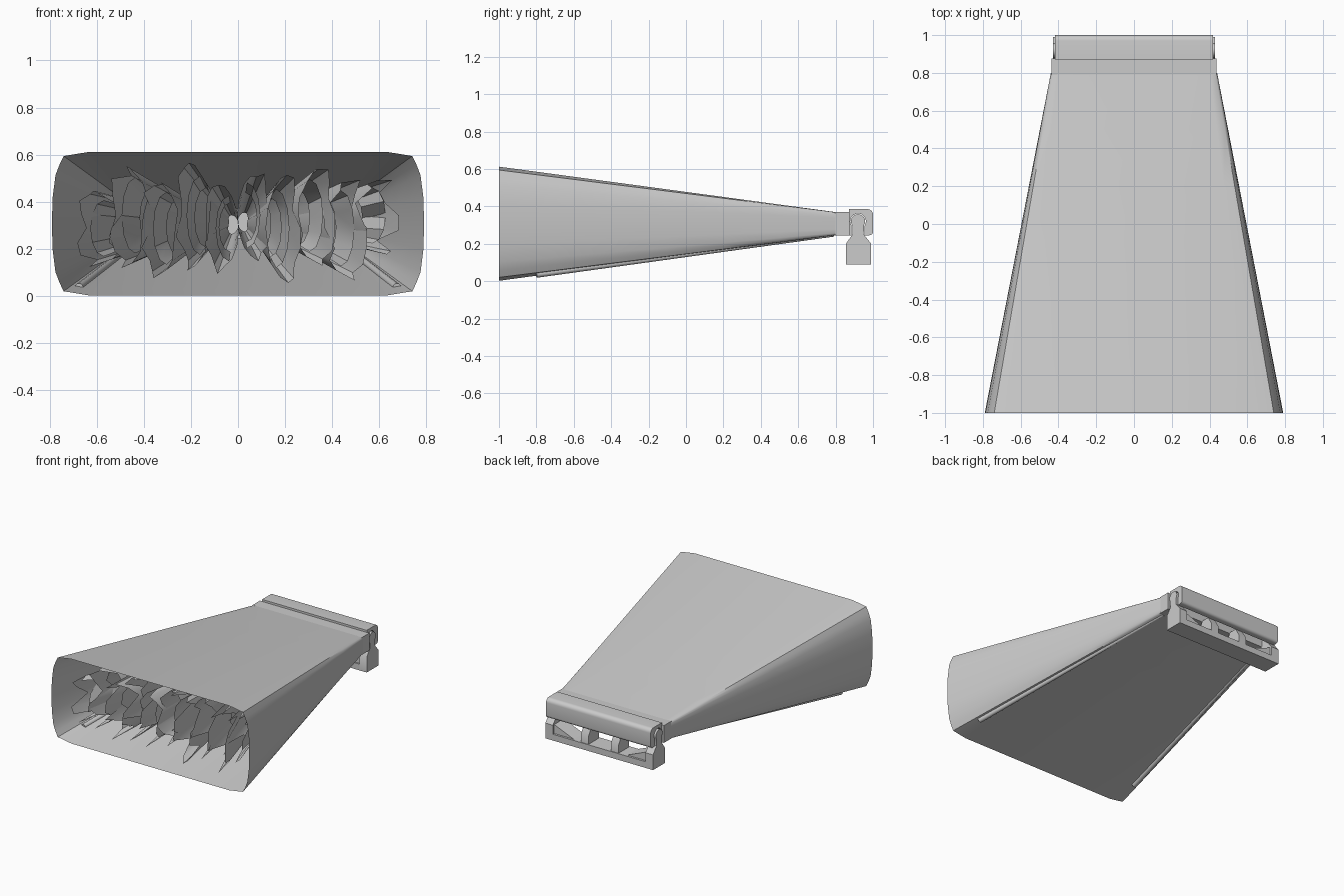
import bpy, bmesh, math, random
from mathutils import Vector

cube = bpy.data.objects.get("Cube")
if cube:
    bpy.data.objects.remove(cube, do_unlink=True)
random.seed(4)

grey = bpy.data.materials.new("light grey")
grey.use_nodes = True
grey.diffuse_color = (0.6, 0.6, 0.6, 1)
grey.node_tree.nodes["Principled BSDF"].inputs["Base Color"].default_value = (0.6, 0.6, 0.6, 1)


def finish(name, bm, angle=35, fix=True):
    if fix:
        bmesh.ops.recalc_face_normals(bm, faces=bm.faces)
    mesh = bpy.data.meshes.new(name)
    bm.to_mesh(mesh)
    bm.free()
    mesh.materials.append(grey)
    ob = bpy.data.objects.new(name, mesh)
    bpy.context.collection.objects.link(ob)
    bpy.ops.object.select_all(action='DESELECT')
    ob.select_set(True)
    bpy.context.view_layer.objects.active = ob
    bpy.ops.object.shade_smooth_by_angle(angle=math.radians(angle))
    return ob


def loft(name, rings, angle=35):
    """Open skin through closed rings of points."""
    bm = bmesh.new()
    rows = [[bm.verts.new(p) for p in ring] for ring in rings]
    n = len(rings[0])
    for a, b in zip(rows, rows[1:]):
        for i in range(n):
            j = (i + 1) % n
            bm.faces.new((a[i], a[j], b[j], b[i]))
    return finish(name, bm, angle)


def extrude_x(name, profile, x0, x1):
    """Solid with a (y, z) profile run along x."""
    bm = bmesh.new()
    face = bm.faces.new([bm.verts.new((x0, y, z)) for y, z in profile])
    ext = bmesh.ops.extrude_face_region(bm, geom=[face])
    moved = [v for v in ext["geom"] if isinstance(v, bmesh.types.BMVert)]
    bmesh.ops.translate(bm, verts=moved, vec=(x1 - x0, 0, 0))
    return finish(name, bm)


def box_profile(y0, y1, z0, z1):
    return [(y0, z0), (y1, z0), (y1, z1), (y0, z1)]


def arc(cy, cz, r, a0, a1, n):
    return [(cy + r * math.cos(math.radians(a0 + (a1 - a0) * i / n)),
             cz + r * math.sin(math.radians(a0 + (a1 - a0) * i / n))) for i in range(n + 1)]


# Tapered duct: wide rounded mouth narrowing to a flat slot
CZ = 0.307
mouth_q = [(0.79, 0), (0.787, 0.11), (0.775, 0.205), (0.758, 0.25), (0.74, 0.287), (0.63, 0.305)]
slot_q = [(0.44, 0), (0.44, 0.03), (0.44, 0.05), (0.437, 0.056), (0.43, 0.061), (0.4, 0.062)]


def full_ring(q, y):
    right = [(x, z) for x, z in reversed(q[1:])] + [(x, -z) for x, z in q]
    left = [(-x, z) for x, z in reversed(right)]
    return [Vector((x, y, CZ + z)) for x, z in right + left]


front, back = full_ring(mouth_q, -1), full_ring(slot_q, 0.8)
loft("duct_shell", [[a.lerp(b, k / 6) for a, b in zip(front, back)] for k in range(7)], 40)

# Ragged leaf-shaped tubes inside, drawn together toward the slot
centres = [0.07, 0.2, 0.35, 0.49, 0.63]
heights = [0.2, 0.24, 0.22, 0.23, 0.17]
for side in (-1, 1):
    for i, (cx, h) in enumerate(zip(centres, heights)):
        n = 16
        cz = CZ + (0.035 if (i + (side > 0)) % 2 else -0.02)
        jag = [random.uniform(0, 0.3) if k % 3 else 0 for k in range(n)]
        rings = []
        for t in (0, 0.3, 0.6, 0.97):
            ring = []
            for k in range(n):
                a = 2 * math.pi * k / n
                y = -0.93 + jag[k] * (1 - t) + 1.65 * t
                f = (y + 1) / 1.8
                sx, sz = 1 - 0.75 * f, 1 - 0.86 * f
                wide = 0.075 * math.cos(a) + 0.02 * side * math.sin(a) ** 2
                ring.append((side * cx * sx + wide * sx, y,
                             CZ + (cz - CZ + h * math.sin(a)) * sz))
            rings.append(ring)
        loft(f"inner_blade_{'left' if side > 0 else 'right'}_{i + 1}", rings, 30)
        # curled inner strip, bent into a crescent
        bm = bmesh.new()
        rows = []
        for k in range(7):
            a = math.pi * (k / 6 - 0.5)
            x = side * (cx - 0.03 + 0.06 * math.cos(a))
            z = cz + h * 0.7 * math.sin(a)
            y = -0.82 + random.uniform(0, 0.12)
            rows.append((bm.verts.new((x * 0.95, y, z)),
                         bm.verts.new((x * 0.8, y + 0.3, CZ + (z - CZ) * 0.75))))
        for p, q in zip(rows, rows[1:]):
            bm.faces.new((p[0], q[0], q[1], p[1]))
        finish(f"inner_strip_{'left' if side > 0 else 'right'}_{i + 1}", bm)

# Rods along the two lower edges
for side, label in ((1, "left"), (-1, "right")):
    a, b = Vector((side * 0.675, -0.8, 0.036)), Vector((side * 0.405, 0.79, 0.25))
    bm = bmesh.new()
    bmesh.ops.create_cone(bm, cap_ends=True, segments=12, radius1=0.018, radius2=0.012,
                          depth=(b - a).length)
    rod = finish(f"lower_rod_{label}", bm)
    rod.rotation_mode = 'QUATERNION'
    rod.rotation_quaternion = (b - a).to_track_quat('Z', 'Y')
    rod.location = (a + b) / 2

# Collar closing the slot
extrude_x("collar", box_profile(0.79, 0.875, 0.245, 0.37), -0.437, 0.437)

# Rounded hinge sleeve, open underneath around the pin
sleeve = ([(0.872, 0.245), (0.872, 0.385)]
          + arc(0.97, 0.355, 0.03, 90, 0, 6)
          + arc(0.98, 0.265, 0.02, 0, -90, 4)
          + [(0.955, 0.245)] + arc(0.92, 0.32, 0.042, -35, 215, 14) + [(0.886, 0.245)])
extrude_x("hinge_sleeve", sleeve, -0.418, 0.418)

# Keyhole lugs at both ends, hanging from the pin
keyhole = ([(0.855, 0.09), (0.99, 0.09), (0.99, 0.2), (0.95, 0.25)]
           + arc(0.92, 0.32, 0.038, -35, 215, 14) + [(0.89, 0.25), (0.855, 0.2)])
for side, label in ((1, "left"), (-1, "right")):
    extrude_x(f"hinge_lug_{label}", keyhole, side * 0.37, side * 0.43)
    # sloped brace from lug to bar
    bm = bmesh.new()
    tri = [(0.37, 0.13), (0.37, 0.2), (0.2, 0.13)]
    f = bm.faces.new([bm.verts.new((side * x, 0.865, z)) for x, z in tri])
    ext = bmesh.ops.extrude_face_region(bm, geom=[f])
    bmesh.ops.translate(bm, vec=(0, 0.11, 0),
                        verts=[v for v in ext["geom"] if isinstance(v, bmesh.types.BMVert)])
    finish(f"lug_brace_{label}", bm)
    # small post between bar and sleeve
    extrude_x(f"hinge_post_{label}", [(0.865, 0.12), (0.985, 0.12), (0.985, 0.19),
                                      (0.95, 0.25), (0.89, 0.25), (0.865, 0.2)],
              side * 0.09, side * 0.15)

# Pin and lower bar
extrude_x("hinge_pin", arc(0.92, 0.32, 0.036, 0, 337.5, 15), -0.4, 0.4)
extrude_x("lower_bar", box_profile(0.855, 0.99, 0.09, 0.135), -0.43, 0.43)
